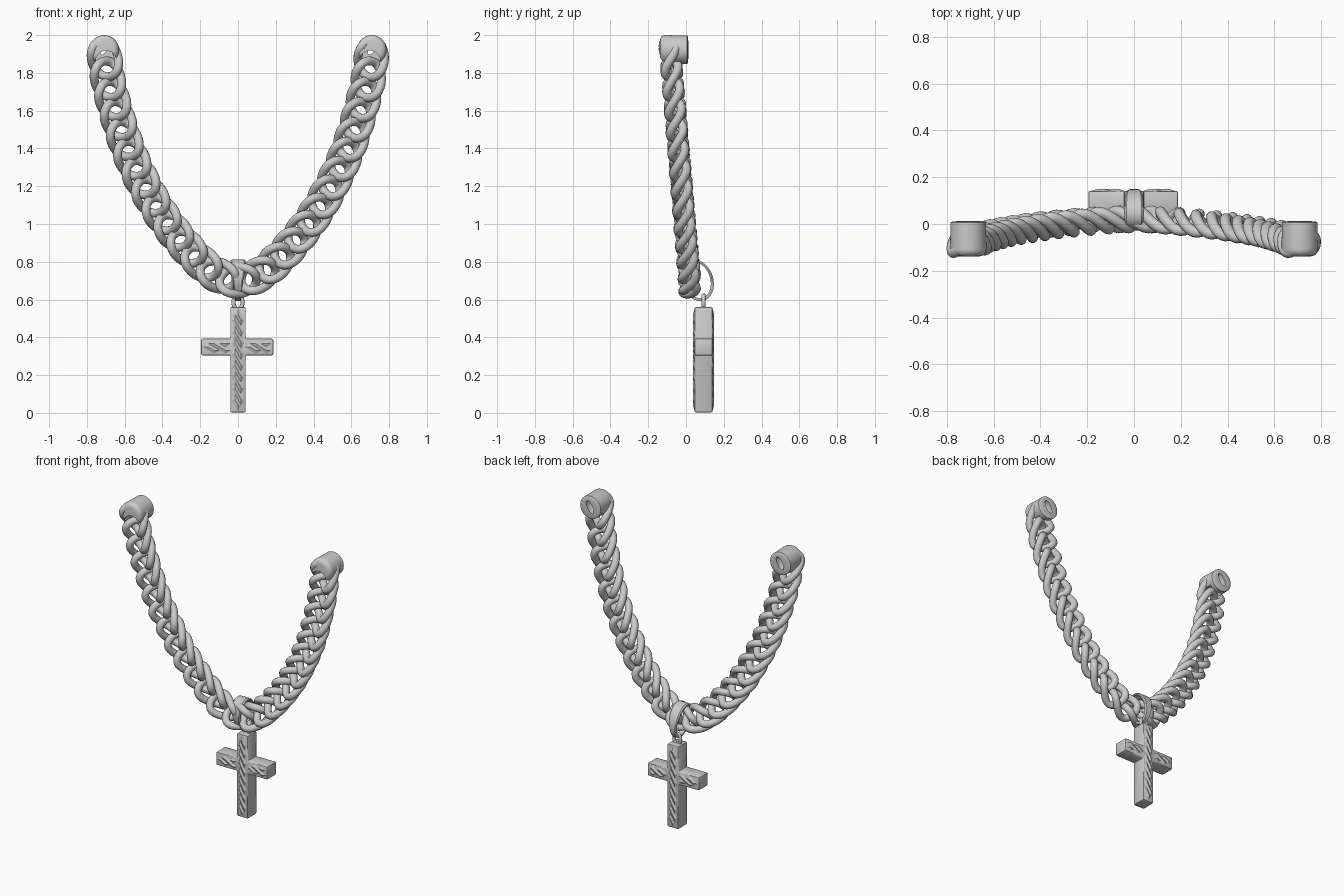
import bpy, bmesh, math
from mathutils import Vector, Matrix

if "Cube" in bpy.data.objects:
    bpy.data.objects.remove(bpy.data.objects["Cube"])

metal = bpy.data.materials.new("grey_metal")
metal.diffuse_color = (0.6, 0.6, 0.6, 1)
metal.use_nodes = True
metal.node_tree.nodes["Principled BSDF"].inputs["Base Color"].default_value = metal.diffuse_color


def finish(ob, angle=35):
    ob.data.materials.clear()
    ob.data.materials.append(metal)
    bpy.ops.object.select_all(action='DESELECT')
    bpy.context.view_layer.objects.active = ob
    ob.select_set(True)
    bpy.ops.object.shade_smooth_by_angle(angle=math.radians(angle))


def mesh_object(name, bm):
    bmesh.ops.recalc_face_normals(bm, faces=bm.faces)
    me = bpy.data.meshes.new(name)
    bm.to_mesh(me)
    bm.free()
    ob = bpy.data.objects.new(name, me)
    bpy.context.collection.objects.link(ob)
    return ob


def apply_mods(ob):
    bpy.context.view_layer.objects.active = ob
    for m in list(ob.modifiers):
        bpy.ops.object.modifier_apply(modifier=m.name)


def tubes(name, loops, radius):
    """Closed round wires, one per list of points."""
    cu = bpy.data.curves.new(name, 'CURVE')
    cu.dimensions = '3D'
    cu.bevel_depth = radius
    cu.bevel_resolution = 4
    for pts in loops:
        sp = cu.splines.new('POLY')
        sp.points.add(len(pts) - 1)
        for p, co in zip(sp.points, pts):
            p.co = (*co, 1)
        sp.use_cyclic_u = True
    ob = bpy.data.objects.new(name, cu)
    bpy.context.collection.objects.link(ob)
    bpy.ops.object.select_all(action='DESELECT')
    bpy.context.view_layer.objects.active = ob
    ob.select_set(True)
    bpy.ops.object.convert(target='MESH')
    ob = bpy.context.object
    finish(ob, 60)
    return ob


# chain path: right half mirrored, smoothed, leaning forward with height
half = [(0, .70), (.1, .725), (.2, .80), (.33, .945), (.455, 1.13),
        (.58, 1.39), (.675, 1.7), (.705, 1.875)]
ctrl = [(-x, z) for x, z in half[:0:-1]] + half
ctrl = [Vector((x, .02 - .085 * (z - .69), z)) for x, z in ctrl]
ctrl = [2 * ctrl[0] - ctrl[1]] + ctrl + [2 * ctrl[-1] - ctrl[-2]]
path = []
for a, b, c, d in zip(ctrl, ctrl[1:], ctrl[2:], ctrl[3:]):
    for i in range(20):
        t = i / 20
        path.append(.5 * (2 * b + (c - a) * t + (2 * a - 5 * b + 4 * c - d) * t * t
                          + (3 * b - a - 3 * c + d) * t ** 3))
path.append(ctrl[-2])
lengths = [0]
for p, q in zip(path, path[1:]):
    lengths.append(lengths[-1] + (q - p).length)


def along(s):
    k = max(i for i in range(len(path) - 1) if lengths[i] <= s)
    step = path[k + 1] - path[k]
    return path[k] + step * (s - lengths[k]) / step.length, step.normalized()


# twisted curb links
COUNT = 27
links = []
for i in range(COUNT):
    pos, t = along(lengths[-1] * i / (COUNT - 1))
    w = Vector((0, -1, 0)).cross(t).normalized()
    n = t.cross(w)
    loop = []
    for j in range(32):
        a = 2 * math.pi * j / 32
        u, v = .098 * math.cos(a), .07 * math.sin(a)
        u, v = u - .12 * v, v + .12 * u
        loop.append(pos + t * u + w * v + n * .036 * math.sin(2 * a))
    links.append(loop)
tubes("chain_links", links, .0235)


# rounded end caps with an open socket in front and a slot in the back
def y_cylinder(bm, x, z, r, y0, y1, seg=40, r_front=None):
    m = Matrix.Translation((x, (y0 + y1) / 2, z)) @ Matrix.Rotation(math.pi / 2, 4, 'X')
    return bmesh.ops.create_cone(bm, cap_ends=True, segments=seg, radius1=r,
                                 radius2=r_front or r, depth=y1 - y0, matrix=m)


for side, name in ((-1, "left"), (1, "right")):
    x = .708 * side
    bm = bmesh.new()
    y_cylinder(bm, x, 1.922, .078, -.138, .012)
    cap = mesh_object(name + "_end_cap", bm)
    bev = cap.modifiers.new("round", 'BEVEL')
    bev.width = .03
    bev.segments = 5
    bev.limit_method = 'ANGLE'
    bev.angle_limit = math.radians(60)
    apply_mods(cap)
    # keep the back flat
    for v in cap.data.vertices:
        if v.co.y > -.02:
            d = Vector((v.co.x - x, v.co.z - 1.922))
            if d.length > .05:
                d = d.normalized() * .076 if v.co.y < .0 else d * 1.2
                d = d.normalized() * min(d.length, .076)
                v.co.x, v.co.z = x + d.x, 1.922 + d.y
    bm = bmesh.new()
    y_cylinder(bm, x - .01 * side, 1.862, .056, -.25, -.025, 32)
    socket = mesh_object("socket_cutter", bm)
    bm = bmesh.new()
    bmesh.ops.create_uvsphere(bm, u_segments=20, v_segments=12, radius=1,
                              matrix=Matrix.Translation((x, .01, 1.925))
                              @ Matrix.Rotation(.5, 4, 'Y')
                              @ Matrix.Diagonal((.02, .05, .045, 1)))
    slot = mesh_object("slot_cutter", bm)
    for cutter in (socket, slot):
        cutter.hide_render = True
        mod = cap.modifiers.new("cut", 'BOOLEAN')
        mod.operation = 'DIFFERENCE'
        mod.solver = 'EXACT'
        mod.object = cutter
    apply_mods(cap)
    for cutter in (socket, slot):
        bpy.data.objects.remove(cutter)
    finish(cap, 40)

# bail: flat band round the chain, narrowing at the bottom
bm = bmesh.new()
rings = []
for i in range(40):
    a = 2 * math.pi * i / 40
    hw = .0275 + .0125 * math.cos(a) if math.cos(a) < 0 else .0275 + .0125 * math.cos(a) ** .5
    ring = []
    for sx, off in ((-1, 0), (-.8, .008), (.8, .008), (1, 0), (1, -.008), (-1, -.008)):
        z = (.102 + off) * math.cos(a)
        y = .06 + (.078 + off) * math.sin(a) - .15 * z
        ring.append(bm.verts.new((sx * hw, y, .702 + z)))
    rings.append(ring)
for i in range(40):
    p, q = rings[i], rings[(i + 1) % 40]
    for j in range(6):
        bm.faces.new((p[j], p[(j + 1) % 6], q[(j + 1) % 6], q[j]))
finish(mesh_object("bail", bm), 30)

# small ring joining cross and bail
CY = .093
tubes("cross_ring", [[(.024 * math.cos(a), CY, .585 + .037 * math.sin(a))
                      for a in (2 * math.pi * k / 24 for k in range(24))]], .011)

# cross body: extruded outline with softened edges
L, R, W = -.195, .187, .041
outline = [(-W, .003), (W, .003), (W, .305), (R, .305), (R, .393), (W, .393), (W, .56),
           (-W, .56), (-W, .393), (L, .393), (L, .305), (-W, .305)]
bm = bmesh.new()
face = bm.faces.new([bm.verts.new((x, CY - .048, z)) for x, z in outline])
ext = bmesh.ops.extrude_face_region(bm, geom=[face])
bmesh.ops.translate(bm, vec=(0, .096, 0),
                    verts=[v for v in ext["geom"] if isinstance(v, bmesh.types.BMVert)])
body = mesh_object("cross_body", bm)
bev = body.modifiers.new("soft", 'BEVEL')
bev.width = .007
bev.segments = 2
apply_mods(body)
finish(body)

# faceted panels on front and back of the cross
bm = bmesh.new()


def panel(x0, x1, z0, z1, nx, nz, sign):
    grid = []
    for i in range(nx + 1):
        col = []
        for j in range(nz + 1):
            edge = i in (0, nx) or j in (0, nz)
            h = -.001 if edge else (.0085 if (i + j) % 2 else .001)
            col.append(bm.verts.new((x0 + (x1 - x0) * i / nx, CY + sign * (.048 + h),
                                     z0 + (z1 - z0) * j / nz)))
        grid.append(col)
    for i in range(nx):
        for j in range(nz):
            a, b, c, d = grid[i][j], grid[i + 1][j], grid[i + 1][j + 1], grid[i][j + 1]
            quad = (a, b, c, d) if sign < 0 else (d, c, b, a)
            bm.faces.new(quad)


for sign in (-1, 1):
    panel(-.034, .034, .011, .552, 4, 18, sign)
    panel(L + .008, -.036, .313, .385, 5, 4, sign)
    panel(.036, R - .008, .313, .385, 5, 4, sign)
bmesh.ops.triangulate(bm, faces=bm.faces)
me = bpy.data.meshes.new("cross_facets")
bm.to_mesh(me)
bm.free()
facets = bpy.data.objects.new("cross_facets", me)
bpy.context.collection.objects.link(facets)
finish(facets, 20)
